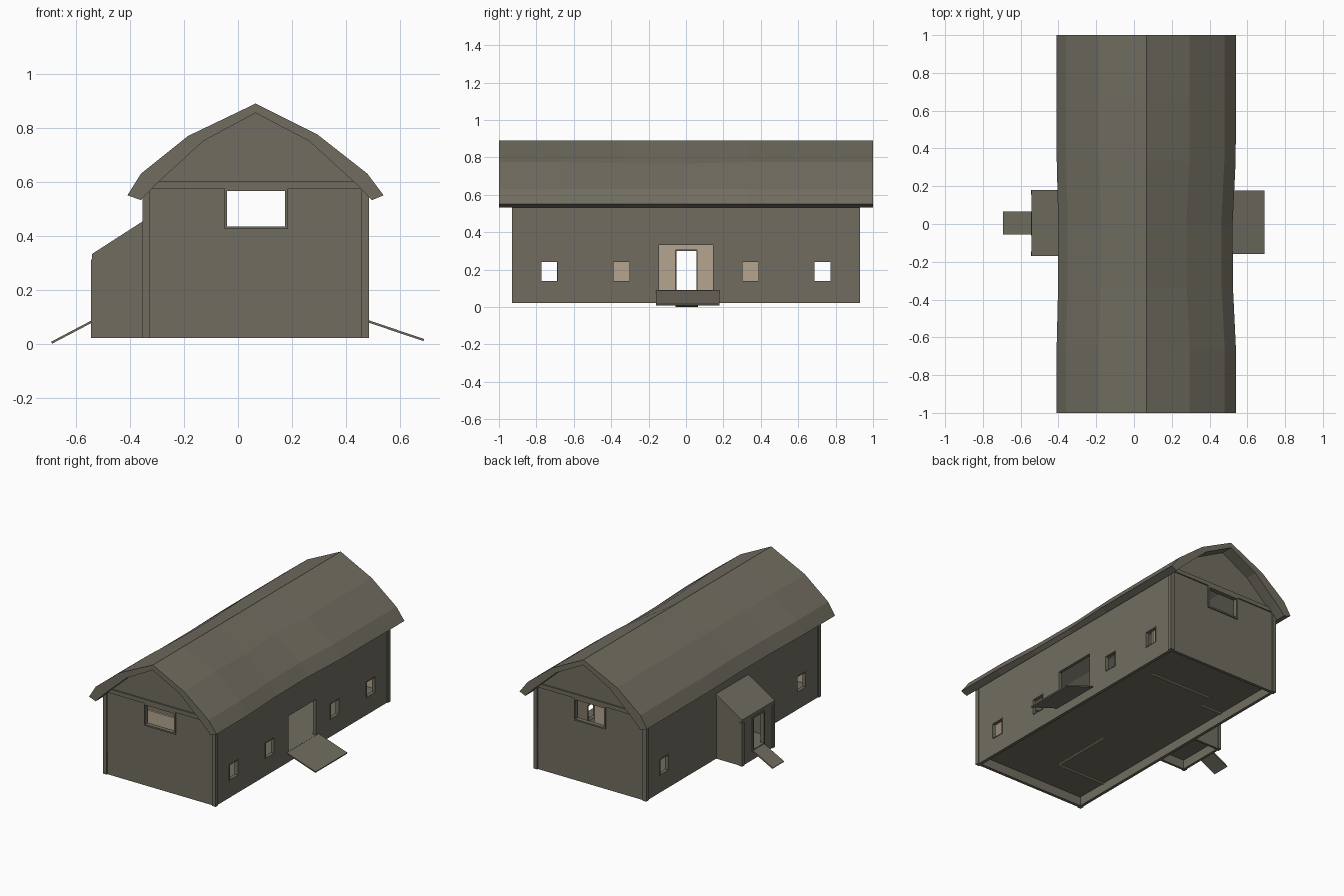
import bpy, bmesh
from mathutils import Vector

if "Cube" in bpy.data.objects:
    bpy.data.objects.remove(bpy.data.objects["Cube"])


def material(name, col):
    m = bpy.data.materials.new(name)
    m.diffuse_color = (*col, 1)
    m.use_nodes = True
    m.node_tree.nodes["Principled BSDF"].inputs["Base Color"].default_value = m.diffuse_color
    return m


GREY = material("weathered_grey", (0.165, 0.152, 0.118))
TAN = material("interior_tan", (0.46, 0.375, 0.275))


def finish(name, bm, mats=(GREY,)):
    bmesh.ops.remove_doubles(bm, verts=bm.verts, dist=1e-5)
    bmesh.ops.recalc_face_normals(bm, faces=bm.faces)
    me = bpy.data.meshes.new(name)
    bm.to_mesh(me)
    bm.free()
    for m in mats:
        me.materials.append(m)
    ob = bpy.data.objects.new(name, me)
    bpy.context.collection.objects.link(ob)
    return ob


def box(name, x0, x1, y0, y1, z0, z1, mat=GREY):
    return prism(name, [(x0, z0), (x1, z0), (x1, z1), (x0, z1)], y0, y1, mat)


def prism(name, pts, y0, y1, mat=GREY):
    """Extrude an (x, z) outline along y."""
    bm = bmesh.new()
    a = [bm.verts.new((x, y0, z)) for x, z in pts]
    b = [bm.verts.new((x, y1, z)) for x, z in pts]
    bm.faces.new(a)
    bm.faces.new(b[::-1])
    n = len(pts)
    for i in range(n):
        j = (i + 1) % n
        bm.faces.new((a[i], b[i], b[j], a[j]))
    return finish(name, bm, (mat,))


def panel(name, place, u0, u1, v0, v1, holes, outer, inner):
    """Wall with rectangular openings; its inside is tan above the floor."""
    us = sorted({u0, u1, *[h[0] for h in holes], *[h[1] for h in holes]})
    vs = sorted({v0, v1, 0.09, *[h[2] for h in holes], *[h[3] for h in holes]})
    bm = bmesh.new()

    def solid(i, j):
        if not (0 <= i < len(us) - 1 and 0 <= j < len(vs) - 1):
            return False
        u, v = (us[i] + us[i + 1]) / 2, (vs[j] + vs[j + 1]) / 2
        return not any(h[0] < u < h[1] and h[2] < v < h[3] for h in holes)

    def quad(pts, mi=0):
        bm.faces.new([bm.verts.new(place(*p)) for p in pts]).material_index = mi

    for i in range(len(us) - 1):
        for j in range(len(vs) - 1):
            if not solid(i, j):
                continue
            a, b, c, d = us[i], us[i + 1], vs[j], vs[j + 1]
            ring = [(a, c), (b, c), (b, d), (a, d)]
            quad([(u, v, outer) for u, v in ring])
            quad([(u, v, inner) for u, v in ring], 1 if (c + d) / 2 > 0.09 else 0)
            for k, (di, dj) in enumerate([(0, -1), (1, 0), (0, 1), (-1, 0)]):
                if not solid(i + di, j + dj):
                    p, q = ring[k], ring[(k + 1) % 4]
                    quad([(*p, outer), (*q, outer), (*q, inner), (*p, inner)])
    return finish(name, bm, (GREY, TAN))


def frame(name, place, u0, u1, v0, v1, t, w0, w1):
    """Rectangular trim around an opening."""
    bm = bmesh.new()
    o = [(u0 - t, v0 - t), (u1 + t, v0 - t), (u1 + t, v1 + t), (u0 - t, v1 + t)]
    n = [(u0, v0), (u1, v0), (u1, v1), (u0, v1)]
    rings = [[bm.verts.new(place(u, v, w)) for u, v in r]
             for r, w in ((o, w0), (o, w1), (n, w1), (n, w0))]
    for k in range(4):
        r, s = rings[k], rings[(k + 1) % 4]
        for i in range(4):
            j = (i + 1) % 4
            bm.faces.new((r[i], r[j], s[j], s[i]))
    return finish(name, bm)


def on_side(u, v, w):
    return Vector((w, u, v))


def on_end(u, v, w):
    return Vector((u, w, v))


# Long side walls
def win(y):
    return (y - 0.043, y + 0.043, 0.14, 0.24)


right_wins = [win(y) for y in (-0.73, -0.345, 0.345, 0.73)]
left_wins = [win(y) for y in (-0.73, 0.73)]
panel("right_wall", on_side, -0.925, 0.925, 0.02, 0.57,
      right_wins + [(-0.145, 0.145, 0.09, 0.33)], 0.478, 0.458)
panel("left_wall", on_side, -0.925, 0.925, 0.02, 0.57,
      left_wins + [(-0.055, 0.06, 0.09, 0.305)], -0.348, -0.328)
for h in right_wins:
    frame("right_window_trim", on_side, *h, 0.005, 0.48, 0.456)
for h in left_wins:
    frame("left_window_trim", on_side, *h, 0.005, -0.35, -0.326)

# End walls, gables, tie beams and corner posts
for s, side in ((-1, "front"), (1, "back")):
    hole = (-0.04, 0.175, 0.435, 0.565)
    panel(side + "_wall", on_end, -0.335, 0.465, 0.02, 0.58, [hole], s * 0.922, s * 0.902)
    frame(side + "_loft_trim", on_end, *hole, 0.01, s * 0.93, s * 0.9)
    prism(side + "_gable", [(-0.33, 0.578), (0.46, 0.578), (0.27, 0.755),
                            (0.065, 0.865), (-0.14, 0.755)], s * 0.902, s * 0.92)
    box(side + "_tie_beam", -0.325, 0.455, s * 0.9, s * 0.93, 0.575, 0.602)
    for x0 in (-0.355, 0.458):
        box(side + "_corner_post", x0, x0 + 0.027, s * 0.903, s * 0.93, 0.02, 0.57)

# Sagging roof: outer and inner outlines lofted along the length
outer = [(-0.41, 0.55), (-0.36, 0.63), (-0.185, 0.77), (0.065, 0.89),
         (0.295, 0.775), (0.48, 0.63), (0.54, 0.55)]
inner = [(0.497, 0.532), (0.44, 0.59), (0.265, 0.75), (0.065, 0.855),
         (-0.13, 0.75), (-0.305, 0.59), (-0.36, 0.532)]
stations = [(-1, 0), (-0.667, 0), (-0.333, 0.9), (0, 1), (0.333, 0.1), (0.667, 0), (1, 0)]
bm = bmesh.new()
rings = []
for y, sag in stations:
    ring = []
    for x, z in outer:
        dx = 0 if abs(x - 0.065) < 0.01 else (-0.018 if x > 0 else 0.009)
        dz = 0.008 if 0.7 < z < 0.8 else 0
        ring.append(bm.verts.new((x + dx * sag, y, z - dz * sag)))
    ring += [bm.verts.new((x, y, z)) for x, z in inner]
    rings.append(ring)
n = len(rings[0])
for r, q in zip(rings, rings[1:]):
    for i in range(n):
        j = (i + 1) % n
        bm.faces.new((r[i], q[i], q[j], r[j]))
for r in (rings[0], rings[-1]):
    for i in range(6):
        bm.faces.new((r[i], r[i + 1], r[n - 2 - i], r[n - 1 - i]))
finish("roof", bm)

# Floor and low inner partitions
box("floor", -0.34, 0.47, -0.91, 0.91, 0.08, 0.09)
box("back_partition", -0.15, 0.30, 0.53, 0.545, 0.074, 0.40, TAN)
box("back_left_partition", -0.33, -0.18, 0.43, 0.445, 0.074, 0.40, TAN)
box("front_partition", -0.33, 0.03, -0.69, -0.675, 0.074, 0.40, TAN)
box("middle_partition", 0.02, 0.035, -0.675, -0.25, 0.074, 0.40, TAN)

# Lean-to porch on the left side
for name, y0 in (("porch_front_wall", -0.165), ("porch_back_wall", 0.16)):
    prism(name, [(-0.537, 0.02), (-0.34, 0.02), (-0.34, 0.445), (-0.537, 0.32)],
          y0, y0 + 0.015)
door = (-0.05, 0.055, 0.09, 0.30)
panel("porch_outer_wall", on_side, -0.165, 0.175, 0.02, 0.318, [door], -0.539, -0.522)
frame("porch_door_trim", on_side, *door, 0.01, -0.545, -0.52)
prism("porch_roof", [(-0.542, 0.313), (-0.542, 0.332), (-0.34, 0.462), (-0.34, 0.44)],
      -0.17, 0.18)
for y0 in (-0.17, 0.155):
    box("porch_corner_post", -0.545, -0.522, y0, y0 + 0.025, 0.02, 0.312)
box("porch_floor", -0.53, -0.33, -0.16, 0.17, 0.08, 0.09)

# Entry ramps
prism("wide_ramp", [(0.475, 0.09), (0.69, 0.017), (0.688, 0.009), (0.475, 0.081)], -0.16, 0.178)
prism("narrow_ramp", [(-0.535, 0.09), (-0.693, 0.007), (-0.689, 0.0), (-0.535, 0.081)],
      -0.055, 0.065)
